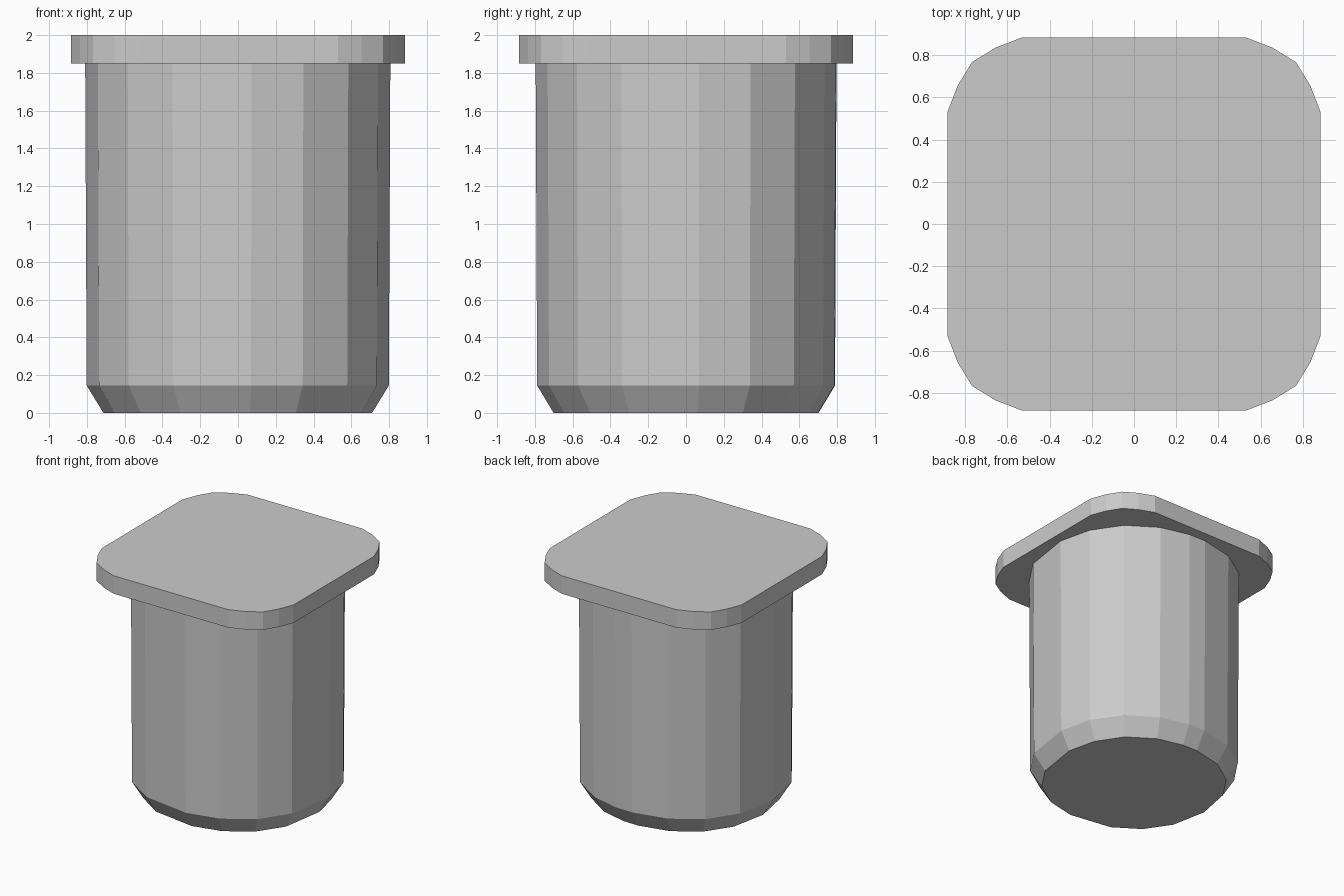
import bpy, bmesh
from math import cos, sin, radians

if "Cube" in bpy.data.objects:
    bpy.data.objects.remove(bpy.data.objects["Cube"])


def loft(name, rings, cap_top=True):
    """Join stacked rings of equal point count into a flat-faced solid."""
    bm = bmesh.new()
    loops = [[bm.verts.new(p) for p in ring] for ring in rings]
    n = len(loops[0])
    for low, high in zip(loops, loops[1:]):
        for i in range(n):
            j = (i + 1) % n
            bm.faces.new((low[i], low[j], high[j], high[i]))
    bm.faces.new(loops[0][::-1])
    if cap_top:
        bm.faces.new(loops[-1])
    mesh = bpy.data.meshes.new(name)
    bm.to_mesh(mesh)
    bm.free()
    obj = bpy.data.objects.new(name, mesh)
    bpy.context.collection.objects.link(obj)
    return obj


# Tub: slightly uneven faceted cylinder with a bevelled foot
angles = [5, 25, 45, 65, 83, 94, 115, 135, 155, 180,
          205, 225, 245, 275, 295, 315, 335]


def tub_ring(scale, z):
    pts = []
    for a in angles:
        t = radians(a)
        r = scale * (0.805 + 0.017 * sin(2 * t) ** 2)
        pts.append((r * cos(t), 0.987 * r * sin(t), z))
    return pts


loft("tub", [tub_ring(0.885, 0), tub_ring(0.995, 0.145), tub_ring(1.005, 1.85)],
     cap_top=False)

# Lid: square plate with rounded, faceted corners
corner = [(0.885, 0.53), (0.837, 0.655), (0.768, 0.768), (0.655, 0.837), (0.53, 0.885)]
outline = []
for k in range(4):
    c, s = [(1, 0), (0, 1), (-1, 0), (0, -1)][k]
    outline += [(x * c - y * s, x * s + y * c) for x, y in corner]
loft("lid", [[(x, y, z) for x, y in outline] for z in (1.85, 2.0)])
